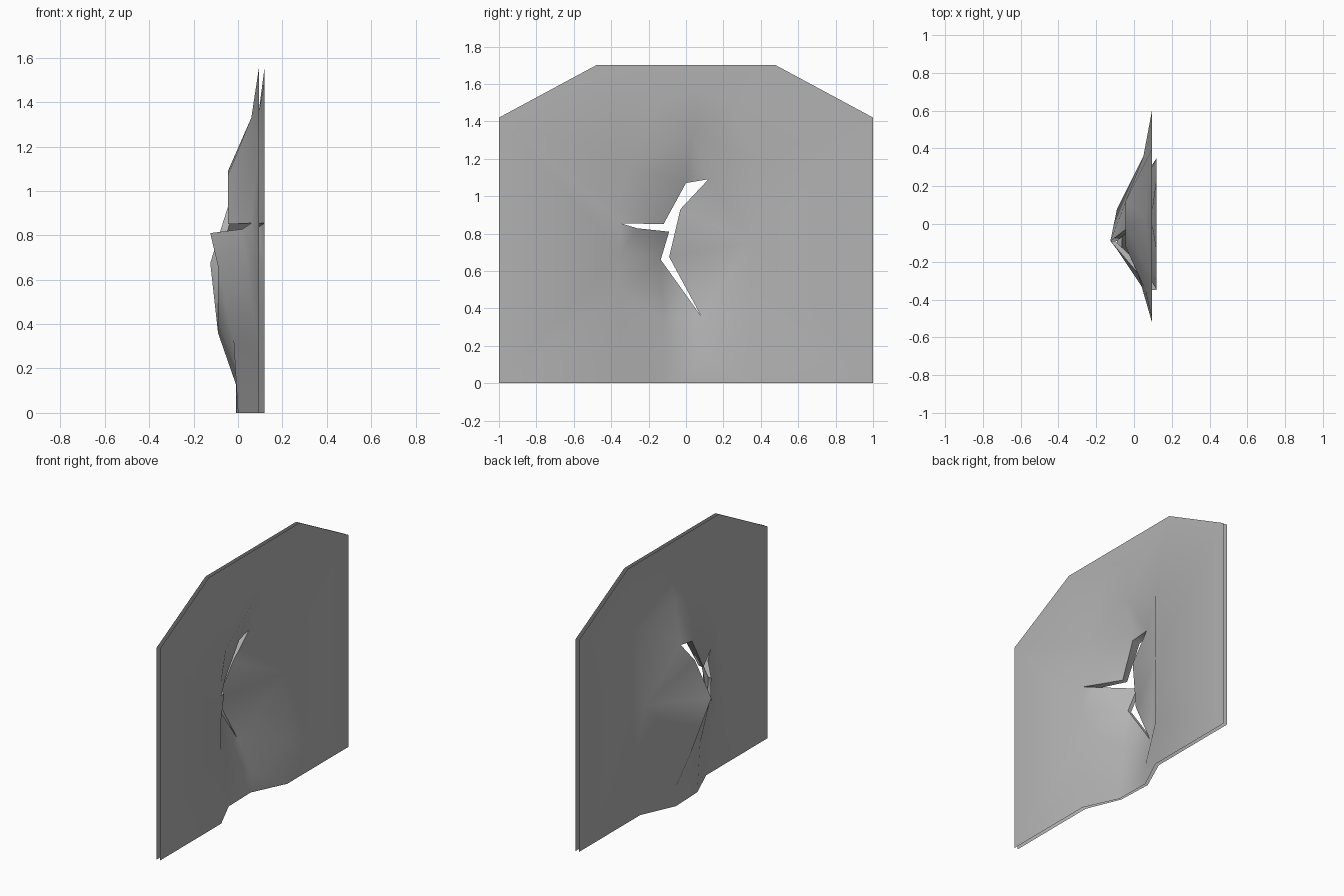
import bpy, bmesh
from mathutils import Vector
from mathutils.geometry import delaunay_2d_cdt

if "Cube" in bpy.data.objects:
    bpy.data.objects.remove(bpy.data.objects["Cube"])

BACK, FACE = 0.095, 0.12     # rest planes of the two skins

# panel silhouette (y, z)
outline = [(-1, 0), (-.35, 0), (-.12, 0), (.12, 0), (.35, 0), (1, 0),
           (1, 1.42), (.48, 1.7), (-.48, 1.7), (-1, 1.42)]
bottom_x = {(-.12, 0): (0.0, .015), (.12, 0): (-.01, .01)}    # dented bottom edge

# forked tear: y, z, x on back skin, x on face skin
tear = [(.12, 1.09, -.045, 0), (0, 1.07, -.045, .01), (-.12, .85, -.045, -.01),
        (-.35, .855, .06, .12), (-.26, .828, .02, .08), (-.09, .81, -.125, -.1),
        (-.135, .66, -.09, -.065), (.08, .36, -.09, -.06), (-.09, .675, -.125, -.09),
        (-.03, .93, -.045, -.015)]

# points shaping the dent in each skin: y, z, x
back_dent = [(.12, .13, -.01), (-.12, .33, -.02), (.36, .75, .05), (.6, .75, BACK),
             (-.36, .5, .06), (-.52, .65, BACK), (.03, 1.33, .06), (.06, 1.56, BACK),
             (-.3, 1.2, BACK), (.4, 1.25, BACK), (.45, .3, BACK), (-.45, .3, BACK),
             (-.5, .95, BACK)]
face_dent = [(.12, .13, .01), (-.12, .33, 0), (.35, .75, FACE), (-.35, .5, FACE),
             (.03, 1.33, .09), (.06, 1.56, FACE), (-.15, 1.5, FACE), (.25, 1.5, FACE),
             (-.3, 1.15, FACE), (.35, 1.2, FACE), (-.35, .95, FACE), (-.35, .7, FACE),
             (.35, .3, FACE), (-.35, .25, FACE)]


def in_tear(p):
    inside = False
    for a, b in zip(tear, tear[1:] + tear[:1]):
        if (a[1] > p.y) != (b[1] > p.y):
            if p.x < a[0] + (p.y - a[1]) * (b[0] - a[0]) / (b[1] - a[1]):
                inside = not inside
    return inside


def add_skin(bm, dent, rest, side):
    """Triangulate one skin, leave the tear open, return the tear's vertices."""
    pts = [(*p, bottom_x[p][side] if p in bottom_x else rest) for p in outline]
    n, m = len(outline), len(tear)
    pts += [(t[0], t[1], t[2 + side]) for t in tear] + dent
    flat = [Vector(p[:2]) for p in pts]
    edges = [(i, (i + 1) % n) for i in range(n)]
    edges += [(n + i, n + (i + 1) % m) for i in range(m)]
    co, _, faces, orig, _, _ = delaunay_2d_cdt(flat, edges, [], 0, 1e-5)
    verts, lookup = [], {}
    for c, src in zip(co, orig):
        v = bm.verts.new((pts[src[0]][2] if src else rest, c.x, c.y))
        verts.append(v)
        for s in src:
            lookup[s] = v
    for f in faces:
        if in_tear(sum((co[i] for i in f), Vector((0, 0))) / len(f)):
            continue
        a, b, c = (co[i] for i in f[:3])
        ccw = (b - a).cross(c - a) > 0
        bm.faces.new([verts[i] for i in (f if ccw == bool(side) else f[::-1])])
    return [lookup[n + i] for i in range(m)]


# two separate skins joined by a rim around the tear
bm = bmesh.new()
back = add_skin(bm, back_dent, BACK, 0)
face = add_skin(bm, face_dent, FACE, 1)
for i in range(len(back)):
    j = (i + 1) % len(back)
    bm.faces.new((back[i], back[j], face[j], face[i]))
mesh = bpy.data.meshes.new("torn_panel")
bm.to_mesh(mesh)
bm.free()
panel = bpy.data.objects.new("torn_panel", mesh)
bpy.context.collection.objects.link(panel)

# darker grey metal
metal = bpy.data.materials.new("dark_grey_metal")
metal.diffuse_color = (0.45, 0.45, 0.45, 1)
metal.use_nodes = True
metal.node_tree.nodes["Principled BSDF"].inputs["Base Color"].default_value = metal.diffuse_color
mesh.materials.append(metal)

bpy.context.view_layer.objects.active = panel
panel.select_set(True)
bpy.ops.object.shade_smooth_by_angle(angle=1.1)
